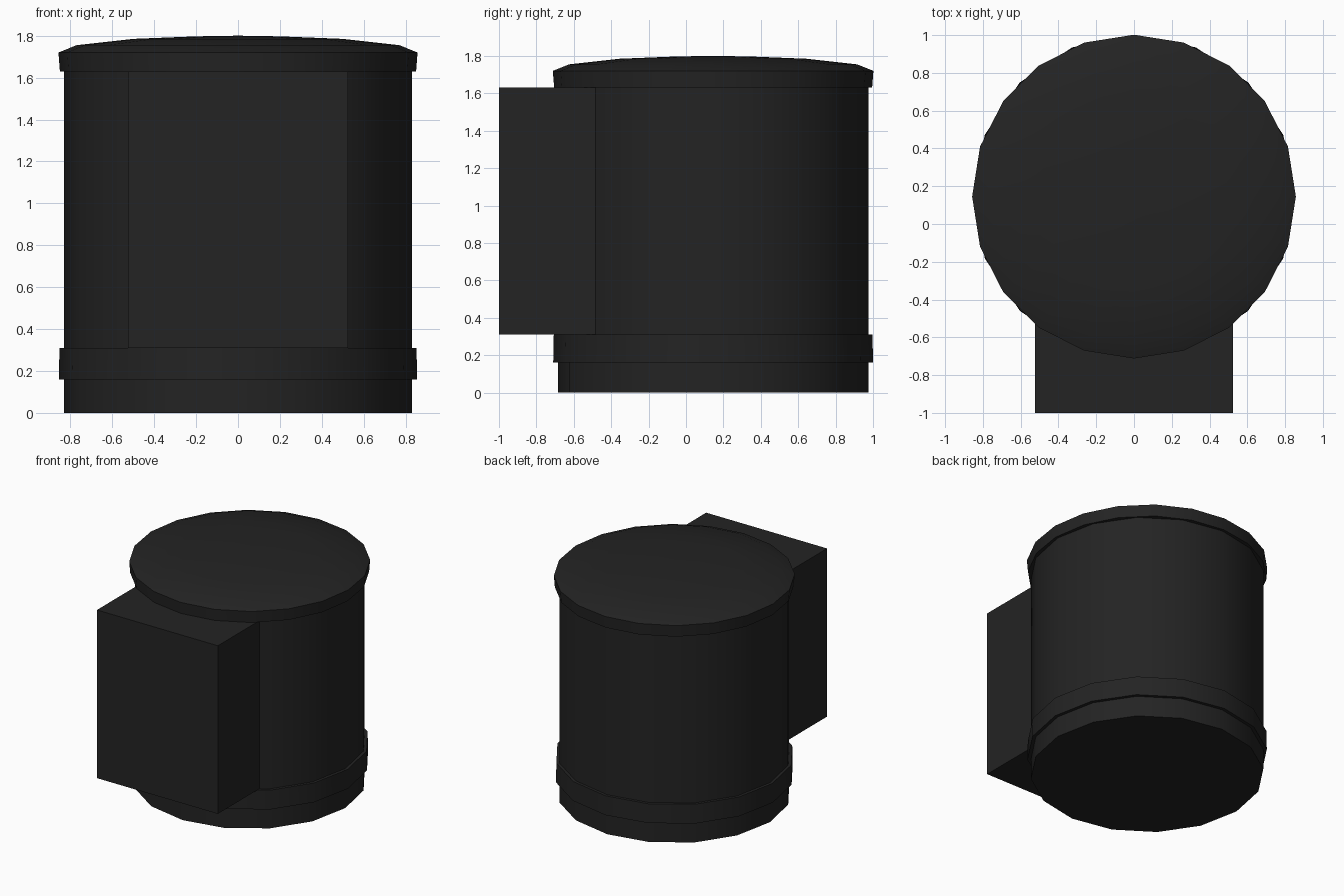
import bpy
import bmesh
from math import cos, sin, pi, radians

cube = bpy.data.objects.get("Cube")
if cube:
    bpy.data.objects.remove(cube, do_unlink=True)

charcoal = bpy.data.materials.new("charcoal")
charcoal.use_nodes = True
colour = (0.017, 0.017, 0.017, 1)
charcoal.diffuse_color = colour
charcoal.node_tree.nodes["Principled BSDF"].inputs["Base Color"].default_value = colour

AXIS_Y = 0.145  # drum axis sits behind the box


def finish(name, bm, smooth=True):
    bmesh.ops.recalc_face_normals(bm, faces=bm.faces[:])
    mesh = bpy.data.meshes.new(name)
    bm.to_mesh(mesh)
    bm.free()
    mesh.materials.append(charcoal)
    obj = bpy.data.objects.new(name, mesh)
    bpy.context.collection.objects.link(obj)
    if smooth:
        bpy.ops.object.select_all(action="DESELECT")
        obj.select_set(True)
        bpy.context.view_layer.objects.active = obj
        bpy.ops.object.shade_smooth_by_angle(angle=radians(35))
    return obj


def lathe(name, profile, sides):
    """Closed turned solid from (radius, height) points, capped at both ends."""
    bm = bmesh.new()
    rings = []
    for r, z in profile:
        rings.append([bm.verts.new((r * sin(2 * pi * i / sides),
                                    AXIS_Y + r * cos(2 * pi * i / sides), z))
                      for i in range(sides)])
    for low, high in zip(rings, rings[1:]):
        for i in range(sides):
            j = (i + 1) % sides
            bm.faces.new((low[i], low[j], high[j], high[i]))
    bm.faces.new(rings[0])
    bm.faces.new(rings[-1])
    return finish(name, bm)


# Drum, raised band and domed lid
lathe("drum_body", [(0.83, 0), (0.83, 1.66)], 16)
lathe("lower_band", [(0.855, 0.16), (0.852, 0.31)], 16)
lathe("domed_lid", [(0.85, 1.63), (0.857, 1.72), (0.77, 1.755),
                    (0.5, 1.785), (0.2, 1.797), (0.02, 1.8)], 20)

# Box on the front, running back into the drum
bm = bmesh.new()
bmesh.ops.create_cube(bm, size=1)
for v in bm.verts:
    v.co.x *= 1.05
    v.co.y = -1 if v.co.y < 0 else -0.4
    v.co.z = 0.31 if v.co.z < 0 else 1.63
finish("front_box", bm, smooth=False)
